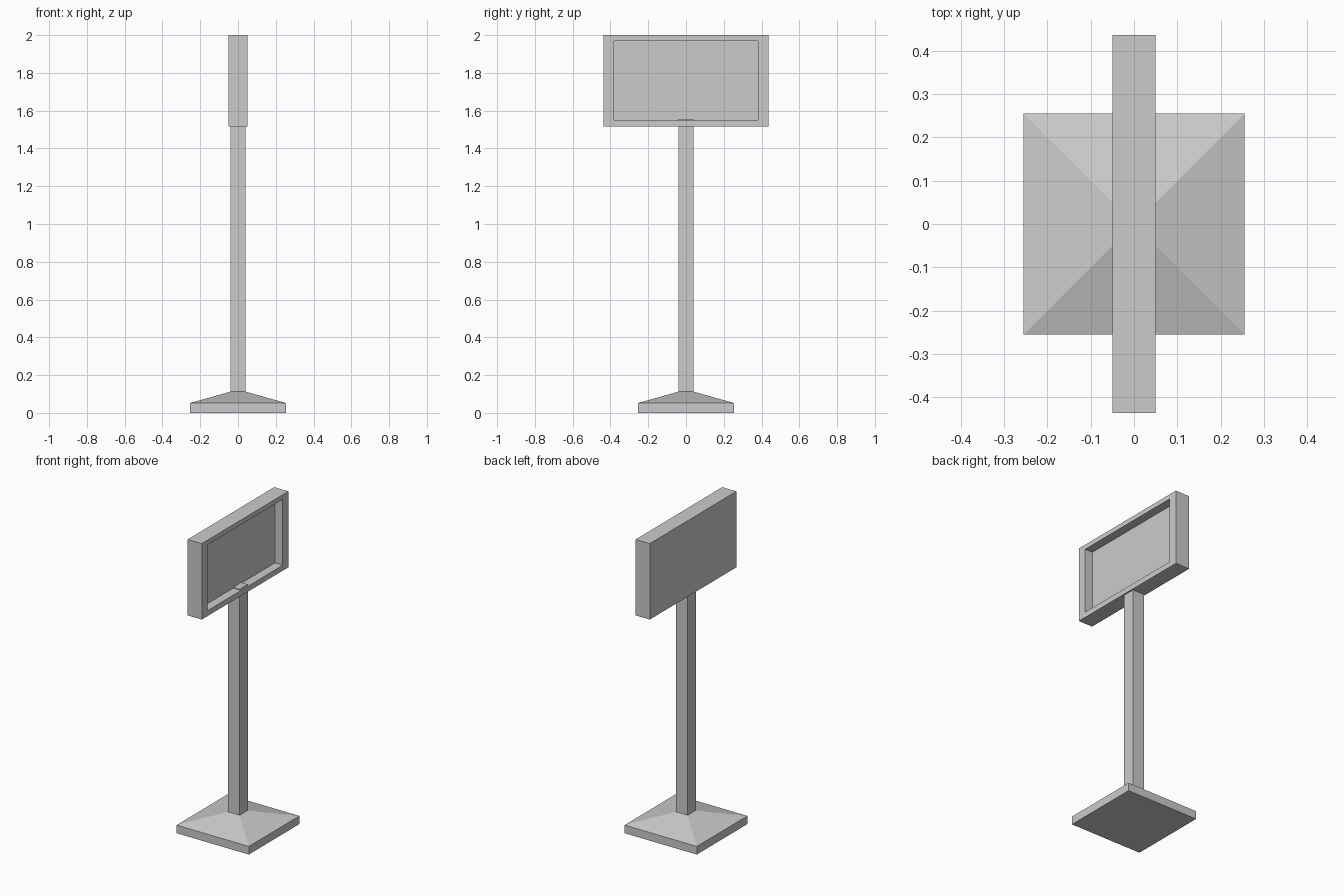
import bpy, bmesh

if "Cube" in bpy.data.objects:
    bpy.data.objects.remove(bpy.data.objects["Cube"])


def finish(bm, name):
    bmesh.ops.recalc_face_normals(bm, faces=bm.faces)
    mesh = bpy.data.meshes.new(name)
    bm.to_mesh(mesh)
    bm.free()
    obj = bpy.data.objects.new(name, mesh)
    bpy.context.collection.objects.link(obj)
    return obj


def square_loft(name, rings):
    """Stack square rings given as (half width, z) and cap both ends."""
    bm = bmesh.new()
    loops = [[bm.verts.new((sx * h, sy * h, z))
              for sx, sy in ((-1, -1), (1, -1), (1, 1), (-1, 1))]
             for h, z in rings]
    for a, b in zip(loops, loops[1:]):
        for i in range(4):
            j = (i + 1) % 4
            bm.faces.new((a[i], a[j], b[j], b[i]))
    bm.faces.new(loops[0])
    bm.faces.new(loops[-1])
    return finish(bm, name)


def recessed_panel(name):
    """Box whose +x face is sunk inside a raised rim."""
    def ring(x, y, z0, z1):
        return [bm.verts.new((x, sy, z))
                for sy, z in ((-y, z0), (y, z0), (y, z1), (-y, z1))]
    bm = bmesh.new()
    loops = [ring(-0.05, 0.437, 1.515, 2.0),
             ring(0.05, 0.437, 1.515, 2.0),
             ring(0.05, 0.38, 1.55, 1.97),
             ring(-0.005, 0.38, 1.55, 1.97)]
    for a, b in zip(loops, loops[1:]):
        for i in range(4):
            j = (i + 1) % 4
            bm.faces.new((a[i], a[j], b[j], b[i]))
    bm.faces.new(loops[0])
    bm.faces.new(loops[-1])
    return finish(bm, name)


# Plinth with sloped top
square_loft("base", [(0.255, 0.0), (0.255, 0.052), (0.041, 0.112)])
# Upright, its top just showing inside the recess
square_loft("post", [(0.041, 0.10), (0.041, 1.555)])
# Sign head, open towards +x
recessed_panel("sign_panel")
